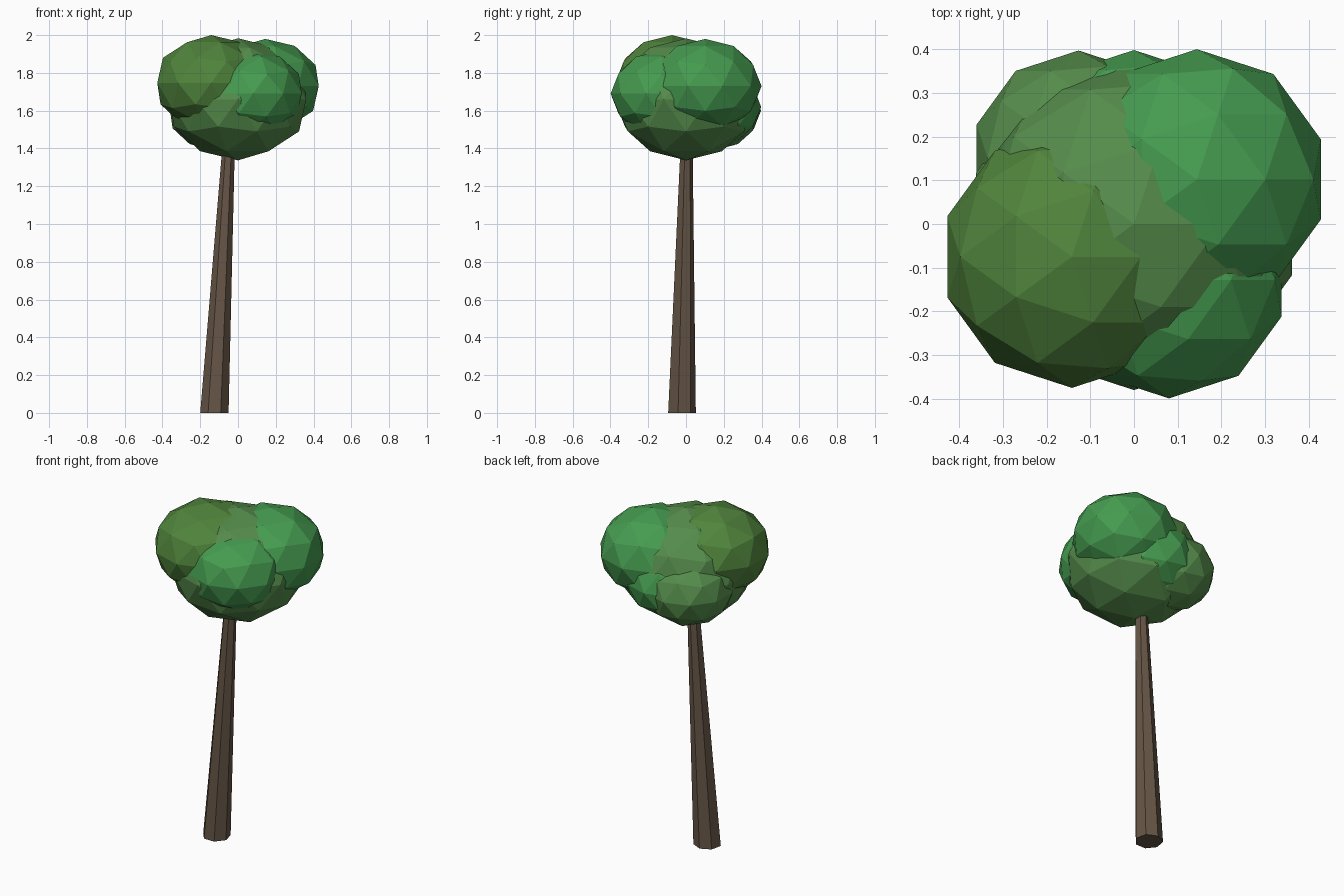
import bpy, bmesh, math

if "Cube" in bpy.data.objects:
    bpy.data.objects.remove(bpy.data.objects["Cube"])


def material(name, rgb):
    m = bpy.data.materials.new(name)
    m.diffuse_color = (*rgb, 1)
    m.use_nodes = True
    m.node_tree.nodes["Principled BSDF"].inputs["Base Color"].default_value = m.diffuse_color
    return m


bark = material("bark", (0.13, 0.09, 0.06))
leaf = material("leaf_green", (0.09, 0.26, 0.07))
olive = material("olive_green", (0.08, 0.23, 0.045))
bright = material("bright_green", (0.06, 0.33, 0.08))


def finish(name, bm, mat):
    bmesh.ops.recalc_face_normals(bm, faces=bm.faces)
    mesh = bpy.data.meshes.new(name)
    bm.to_mesh(mesh)
    bm.free()
    mesh.materials.append(mat)
    obj = bpy.data.objects.new(name, mesh)
    bpy.context.collection.objects.link(obj)


# Leaning seven-sided trunk, tapering up into the foliage
SIDES = 7
bm = bmesh.new()
rings = []
for cx, cy, z, r in [(-0.125, -0.025, 0, 0.077), (-0.045, 0.003, 1.5, 0.031)]:
    angles = [math.pi / 2 + 2 * math.pi * i / SIDES for i in range(SIDES)]
    rings.append([bm.verts.new((cx + r * math.cos(a), cy + r * math.sin(a), z)) for a in angles])
low, high = rings
for i in range(SIDES):
    j = (i + 1) % SIDES
    bm.faces.new((low[i], low[j], high[j], high[i]))
bm.faces.new(low)
bm.faces.new(high)
finish("trunk", bm, bark)


# Faceted foliage clumps, slightly flattened: name, centre, radius, height radius, material
clumps = [
    ("main_foliage", (0, 0, 1.66), 0.38, 0.323, leaf),
    ("left_foliage", (-0.142, -0.075, 1.747), 0.30, 0.253, olive),
    ("right_foliage", (0.144, 0.102, 1.73), 0.298, 0.25, bright),
    ("front_foliage", (0.08, -0.128, 1.69), 0.271, 0.23, bright),
    ("back_left_foliage", (-0.127, 0.152, 1.60), 0.245, 0.208, leaf),
    ("back_foliage", (0, 0.158, 1.62), 0.24, 0.204, bright),
]
for name, centre, radius, height, mat in clumps:
    bm = bmesh.new()
    bmesh.ops.create_icosphere(bm, subdivisions=2, radius=1)
    bmesh.ops.scale(bm, vec=(radius, radius, height), verts=bm.verts)
    bmesh.ops.translate(bm, vec=centre, verts=bm.verts)
    finish(name, bm, mat)
